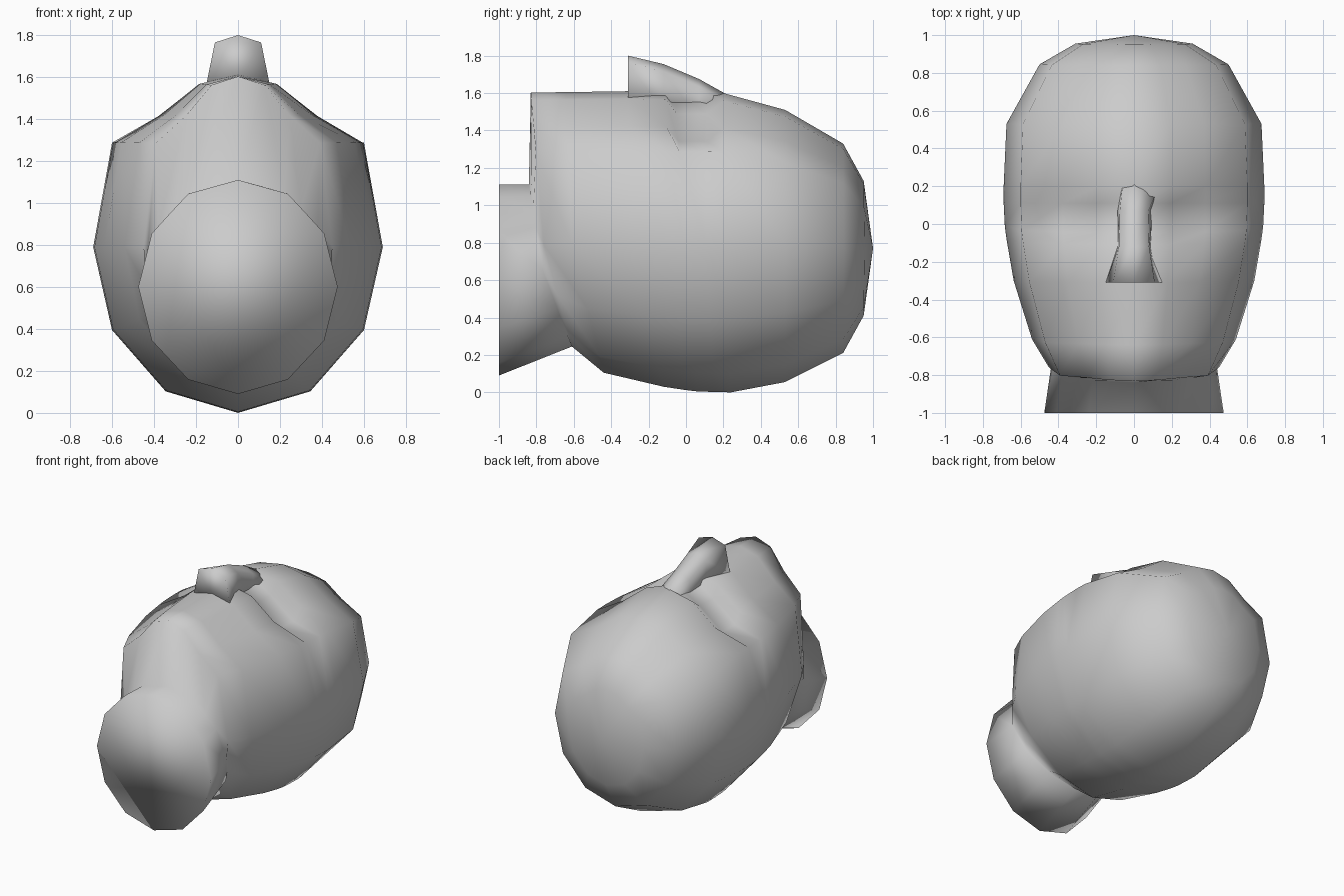
import bpy, bmesh

if "Cube" in bpy.data.objects:
    bpy.data.objects.remove(bpy.data.objects["Cube"])


def loft(name, rings, pole=None):
    """Skin matching closed rings; cap the start, and cap or point the end."""
    bm = bmesh.new()
    rows = [[bm.verts.new(p) for p in ring] for ring in rings]
    n = len(rows[0])
    for a, b in zip(rows, rows[1:]):
        for i in range(n):
            j = (i + 1) % n
            bm.faces.new((a[i], a[j], b[j], b[i]))
    bm.faces.new(rows[0])
    if pole:
        tip = bm.verts.new(pole)
        for i in range(n):
            bm.faces.new((rows[-1][i], rows[-1][(i + 1) % n], tip))
    else:
        bm.faces.new(rows[-1])
    bmesh.ops.recalc_face_normals(bm, faces=bm.faces)
    mesh = bpy.data.meshes.new(name)
    bm.to_mesh(mesh)
    bm.free()
    for poly in mesh.polygons:
        poly.use_smooth = True
    obj = bpy.data.objects.new(name, mesh)
    bpy.context.collection.objects.link(obj)
    return obj


def mirror(half):
    """Complete a half ring whose first and last points lie on x = 0."""
    return half + [(-x, y, z) for x, y, z in half[-2:0:-1]]


# Half cross-sections (width, height), face side first
SKULL = [(0, 1), (.28, .95), (.55, .77), (.87, .61), (1, 0), (.87, -.5), (.5, -.87), (0, -1)]
NECK = [(0, 1), (.5, .87), (.68, .69), (.865, .5), (1, 0), (.865, -.5), (.5, -.865), (0, -1)]


def section(shape, y, w, z, socket=0):
    """y and z are given at the face, the side and the back of the head."""
    half = []
    for i, (u, v) in enumerate(shape):
        end = 0 if v > 0 else 2
        py = y[1] + (y[end] - y[1]) * abs(v)
        pz = z[1] + (z[end] - z[1]) * abs(v)
        if i in (1, 2):
            pz -= socket
        half.append((u * w, py, pz))
    return mirror(half)


# Neck, jaw, face, eye sockets and cranium as one skin
head = [
    section(NECK, (-1, -1, -1), .475, (1.11, .6, .09)),
    section(NECK, (-.84, -.765, -.61), .44, (1.11, .65, .245)),
    section(SKULL, (-.83, -.76, -.61), .45, (1.603, .79, .245)),
    section(SKULL, (-.64, -.61, -.44), .54, (1.605, .79, .105)),
    section(SKULL, (-.31, -.30, -.12), .637, (1.61, .79, .03)),
    section(SKULL, (-.11, -.08, 0), .675, (1.605, .79, .012)),
    section(SKULL, (-.05, -.01, .06), .684, (1.605, .79, .005), .075),
    section(SKULL, (.11, .11, .15), .69, (1.605, .79, .002), .075),
    section(SKULL, (.2, .2, .24), .69, (1.6, .79, 0)),
    section(SKULL, (.53, .53, .53), .675, (1.51, .79, .055)),
    section(SKULL, (.84, .845, .84), .5, (1.33, .78, .21)),
    section(SKULL, (.95, .955, .95), .31, (1.13, .77, .41)),
]
loft("head", head, (0, 1, .77))

# Nose: base half-width, bridge half-width, shoulder height, ridge height
nose = []
for y, base, bridge, shoulder, ridge, foot in [
        (-.31, .15, .11, 1.765, 1.80, 1.57),
        (-.12, .09, .08, 1.715, 1.755, 1.5),
        (.07, .10, .075, 1.635, 1.675, 1.46),
        (.21, .14, .06, 1.57, 1.597, 1.5)]:
    nose.append(mirror([(0, y, ridge), (bridge, y, shoulder), (base, y, foot), (0, y, foot)]))
loft("nose", nose)
